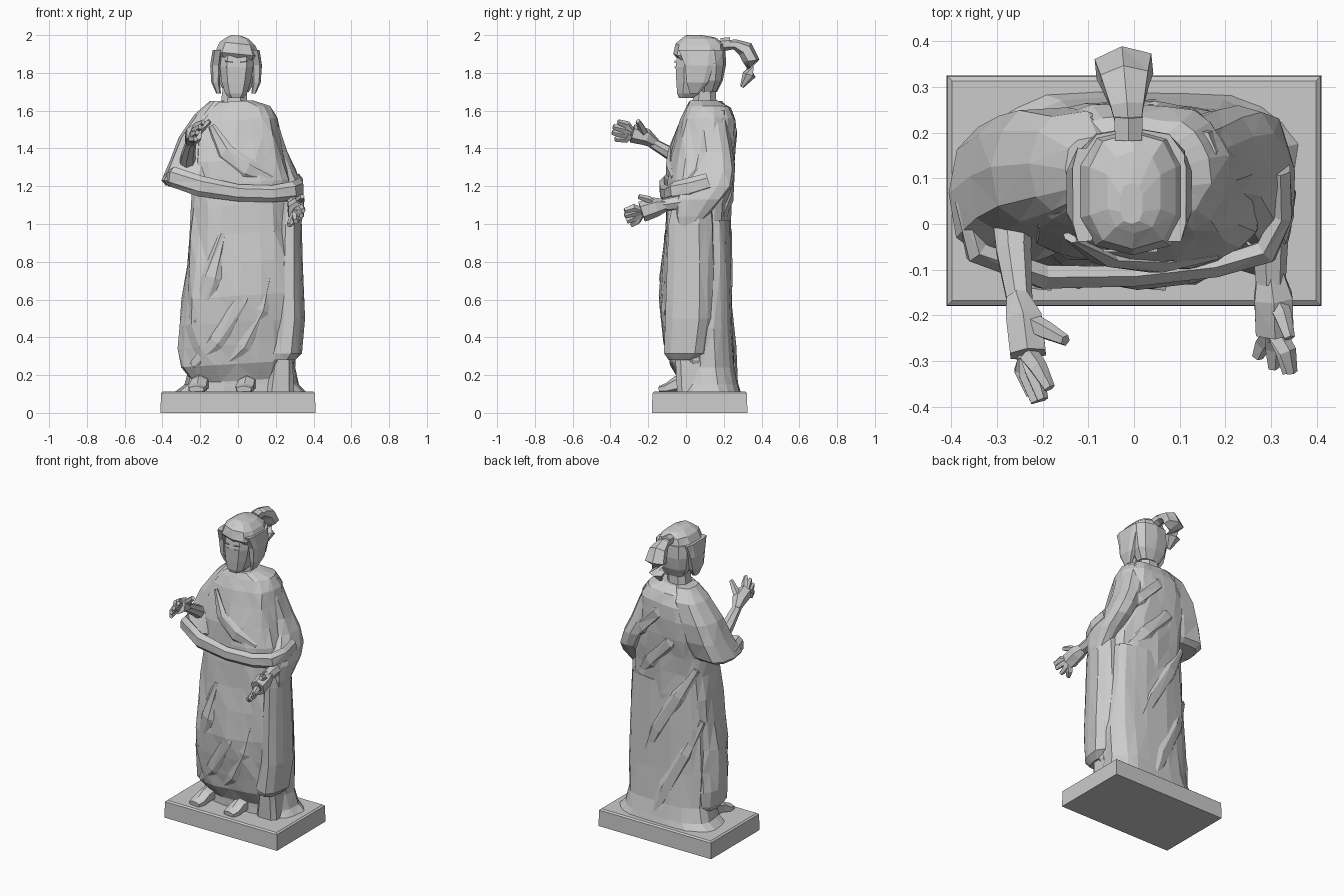
import bpy, bmesh, math, random
from mathutils import Vector

random.seed(4)

def skin(name, rings):
    """Bridge equal-sized rings of points into a closed, faceted solid."""
    bm = bmesh.new()
    vs = [[bm.verts.new(p) for p in r] for r in rings]
    n = len(vs[0])
    for a, b in zip(vs, vs[1:]):
        for i in range(n):
            j = (i + 1) % n
            bm.faces.new((a[i], a[j], b[j], b[i]))
    bm.faces.new(vs[0][::-1])
    bm.faces.new(vs[-1])
    bmesh.ops.triangulate(bm, faces=[f for f in bm.faces if len(f.verts) == 4])
    bmesh.ops.recalc_face_normals(bm, faces=bm.faces)
    me = bpy.data.meshes.new(name)
    bm.to_mesh(me)
    bm.free()
    ob = bpy.data.objects.new(name, me)
    bpy.context.collection.objects.link(ob)
    return ob

def loft(name, sections, n=12, p=0.8, fold=0.0, k=7, twist=3.0, tilt=0.0, jit=0.0):
    """Stack sections (z, x0, x1, y0, y1), with spiralling folds."""
    rings = []
    for z, x0, x1, y0, y1 in sections:
        ring = []
        for i in range(n):
            a = math.tau * (i + 0.5) / n
            c, s = math.cos(a), math.sin(a)
            r = 1 + fold * math.sin(k * a + twist * z) + random.uniform(-jit, jit)
            x = (x0 + x1) / 2 + (x1 - x0) / 2 * r * math.copysign(abs(c) ** p, c)
            y = (y0 + y1) / 2 + (y1 - y0) / 2 * r * math.copysign(abs(s) ** p, s)
            ring.append((x, y, z + tilt * x))
        rings.append(ring)
    return skin(name, rings)

def tube(name, pts, n=6):
    """Sweep along points (x, y, z, half width, half height)."""
    P = [Vector(q[:3]) for q in pts]
    rings = []
    for i, q in enumerate(pts):
        t = (P[min(i + 1, len(P) - 1)] - P[max(i - 1, 0)]).normalized()
        side = t.cross(Vector((0, 0, 1)))
        side = side.normalized() if side.length > 0.1 else Vector((1, 0, 0))
        up = side.cross(t).normalized()
        rings.append([P[i] + side * q[3] * math.cos(math.tau * (j + .5) / n)
                      + up * q[4] * math.sin(math.tau * (j + .5) / n) for j in range(n)])
    return skin(name, rings)

# Plinth with a slightly sloping top
def box_ring(z, d):
    return [(-.41 + d, -.18 + d, z), (.41 - d, -.18 + d, z), (.41 - d, .325 - d, z), (-.41 + d, .325 - d, z)]
skin("plinth", [box_ring(0, 0), box_ring(.105, .002), box_ring(.113, .012)])

# Under skirt: flares on to the plinth and carries the long straight back
loft("under_skirt", [(.10, -.35, .37, -.03, .295), (.15, -.285, .32, -.03, .28),
                     (.24, -.26, .30, -.03, .262), (.45, -.26, .31, -.03, .247),
                     (.75, -.25, .30, -.03, .238), (1.02, -.23, .28, -.03, .232)],
     n=20, p=.7, fold=.022, k=7, twist=4, jit=.012)

# Robe: skirt and torso in one loft
loft("robe", [(.17, -.24, .25, -.035, .22), (.26, -.30, .29, -.085, .23),
              (.36, -.31, .30, -.105, .232), (.48, -.305, .305, -.125, .23),
              (.62, -.29, .305, -.138, .228), (.80, -.272, .30, -.128, .228),
              (.95, -.262, .285, -.115, .23), (1.10, -.25, .28, -.105, .235),
              (1.22, -.24, .28, -.098, .245), (1.34, -.25, .245, -.085, .262),
              (1.46, -.25, .22, -.055, .268), (1.55, -.22, .205, -.03, .262),
              (1.615, -.175, .165, .0, .235), (1.65, -.11, .075, .015, .18)],
     n=22, p=.75, fold=.026, k=7, twist=9, tilt=.06, jit=.02)

# Cape over the raised arm
loft("cape", [(1.205, -.385, -.13, -.06, .18), (1.23, -.405, -.11, -.08, .215),
              (1.34, -.36, -.08, -.035, .245), (1.46, -.31, -.05, -.005, .255),
              (1.58, -.225, -.03, .02, .245), (1.65, -.15, -.04, .05, .19)],
     n=11, p=.7, fold=.035, k=4, twist=5, jit=.025)

# Sleeve of the lowered arm, with its cloth hanging from the forearm
loft("sleeve", [(.95, .27, .325, -.03, .03), (1.04, .24, .345, -.055, .11),
                (1.13, .22, .355, -.06, .19), (1.20, .20, .34, -.03, .25),
                (1.29, .15, .305, .04, .26), (1.38, .10, .265, .05, .25),
                (1.50, .06, .225, .04, .23), (1.60, .04, .185, .04, .21)],
     n=10, p=.75, fold=.03, k=3, twist=10, jit=.03)

# Rolled sash across the waist
tube("sash", [(-.37, .05, 1.24, .025, .04), (-.345, -.06, 1.25, .03, .055),
              (-.20, -.115, 1.20, .03, .055), (0, -.115, 1.165, .025, .045),
              (.18, -.095, 1.16, .025, .045), (.29, -.06, 1.175, .03, .05),
              (.325, .02, 1.19, .025, .055), (.32, .12, 1.22, .025, .05)], 6)

# Cloth hanging below the lowered arm
loft("hanging_cloth", [(.28, .17, .30, -.09, .06), (.315, .165, .335, -.11, .12),
                       (.50, .19, .35, -.105, .15), (.80, .20, .34, -.095, .15),
                       (1.0, .21, .335, -.085, .14), (1.12, .23, .325, -.065, .13)],
     n=12, fold=.08, k=4, twist=1, jit=.03)
loft("cloth_end", [(.11, .15, .30, -.05, .1), (.30, .18, .29, -.06, .1)], n=8, p=.5)

# Broad, half-sunk drapery ridges sweeping over skirt, chest and back
folds = [[(-.24, -.045, .25), (-.12, -.095, .38), (.02, -.12, .60), (.12, -.105, .82)],
         [(-.10, -.055, .23), (.02, -.09, .36), (.11, -.11, .55), (.17, -.10, .78)],
         [(-.28, .02, .36), (-.23, -.065, .50), (-.14, -.115, .72), (-.08, -.105, .95)],
         [(-.14, -.03, 1.52), (-.07, -.07, 1.38), (.05, -.085, 1.29), (.18, -.07, 1.24)],
         [(-.10, .225, 1.59), (.03, .25, 1.48), (.15, .23, 1.35), (.26, .19, 1.24)],
         [(-.20, .21, 1.44), (-.05, .24, 1.30), (.10, .225, 1.14), (.22, .18, 1.0)],
         [(-.21, .19, 1.14), (-.10, .22, .95), (.05, .225, .70), (.16, .225, .45)],
         [(-.24, .17, .80), (-.15, .215, .58), (-.03, .24, .34), (.05, .265, .14)]]
for i, f in enumerate(folds):
    tube(f"drapery_fold_{i + 1}", [(*q, w * .45, w) for q, w in zip(f, (.02, .05, .055, .02))], 6)

# Feet
for nm, x in (("right", -.215), ("left", .035)):
    tube(nm + "_foot", [(x + .02, .03, .16, .05, .06), (x + .01, -.05, .15, .05, .045),
                        (x, -.10, .13, .055, .028), (x - .005, -.14, .125, .045, .018)], 6)

# Arms and hands
def hand(side, arm, palm, fingers, thumb):
    tube(side + "_forearm", arm, 7)
    tube(side + "_palm", palm, 6)
    base = Vector(palm[-1][:3])
    for i, (knuckle, tip) in enumerate(fingers):
        tube(f"{side}_finger_{i + 1}", [(*base.lerp(Vector(knuckle), .2), .023, .024),
                                        (*knuckle, .021, .022), (*tip, .013, .015)], 5)
    tube(side + "_thumb", [(*palm[1][:3], .025, .025), (*thumb[0], .021, .02), (*thumb[1], .013, .014)], 5)

hand("right", [(-.27, .06, 1.28, .05, .05), (-.265, -.06, 1.36, .04, .038), (-.25, -.18, 1.43, .028, .028)],
     [(-.255, -.16, 1.425, .027, .027), (-.24, -.21, 1.46, .045, .045), (-.232, -.285, 1.48, .045, .05)],
     [((-.21, -.315, 1.525), (-.185, -.36, 1.54)), ((-.22, -.325, 1.50), (-.20, -.385, 1.515)),
      ((-.235, -.33, 1.475), (-.215, -.39, 1.485)), ((-.245, -.32, 1.45), (-.225, -.375, 1.45))],
     [(-.19, -.235, 1.51), (-.15, -.255, 1.545)])
hand("left", [(.295, .0, 1.12, .045, .045), (.298, -.13, 1.10, .034, .034)],
     [(.298, -.11, 1.10, .034, .034), (.305, -.16, 1.09, .048, .052), (.308, -.235, 1.065, .048, .056)],
     [((.335, -.28, 1.085), (.345, -.325, 1.07)), ((.325, -.275, 1.06), (.335, -.325, 1.045)),
      ((.305, -.27, 1.035), (.305, -.315, 1.015)), ((.285, -.26, 1.015), (.27, -.29, .995))],
     [(.325, -.20, 1.13), (.34, -.25, 1.145)])

# Neck and face
loft("neck", [(1.58, -.115, .07, -.01, .18), (1.64, -.095, .05, .03, .165), (1.76, -.08, .055, .04, .16)], n=8)
loft("face", [(1.668, -.05, .03, -.04, .04), (1.69, -.07, .05, -.05, .10), (1.75, -.09, .07, -.056, .15),
              (1.83, -.10, .085, -.06, .17), (1.91, -.09, .085, -.05, .17), (1.95, -.06, .06, -.02, .15)],
     n=8, p=.6)

# Hair: back mass, crown with slanting fringe, side locks
loft("hair_back", [(1.70, -.075, .06, .07, .165), (1.76, -.11, .10, .06, .195), (1.84, -.125, .115, .04, .21),
                   (1.92, -.12, .115, .01, .21)], n=10, p=.75, jit=.015)
loft("hair_crown", [(1.875, -.115, .11, -.045, .205), (1.90, -.125, .12, -.068, .21), (1.955, -.10, .095, -.055, .20),
                    (1.985, -.06, .06, -.02, .16), (1.998, -.03, .02, .0, .09)], n=10, p=.75, tilt=-.1)
for nm, s in (("right", -1), ("left", 1)):
    ex = [sorted((s * a - .01, s * b - .01)) for a, b in ((.08, .105), (.085, .132), (.08, .138), (.07, .125))]
    loft(nm + "_side_lock", [(z, *x, y0, y1) for x, (z, y0, y1) in
         zip(ex, ((1.69, .02, .07), (1.75, .0, .12), (1.84, -.01, .15), (1.92, -.045, .17)))], n=8, p=.6, jit=.03)
    # Brow and eye
    tube(nm + "_brow", [(s * .018 - .008, -.059, 1.856, .004, .005), (s * .06 - .008, -.058, 1.862, .004, .004)], 4)
    tube(nm + "_eye", [(s * .02 - .008, -.059, 1.83, .003, .003), (s * .055 - .008, -.058, 1.832, .003, .003)], 4)

# Hair tie and pony tail
tube("hair_tie", [(-.012, .185, 1.95, .034, .034), (-.012, .235, 1.955, .036, .034)], 6)
tube("pony_tail", [(-.012, .21, 1.95, .03, .022), (-.015, .26, 1.95, .042, .028), (-.02, .315, 1.925, .06, .045),
                   (-.022, .345, 1.865, .072, .045), (-.022, .335, 1.79, .052, .036), (-.02, .295, 1.725, .014, .010)], 6)
